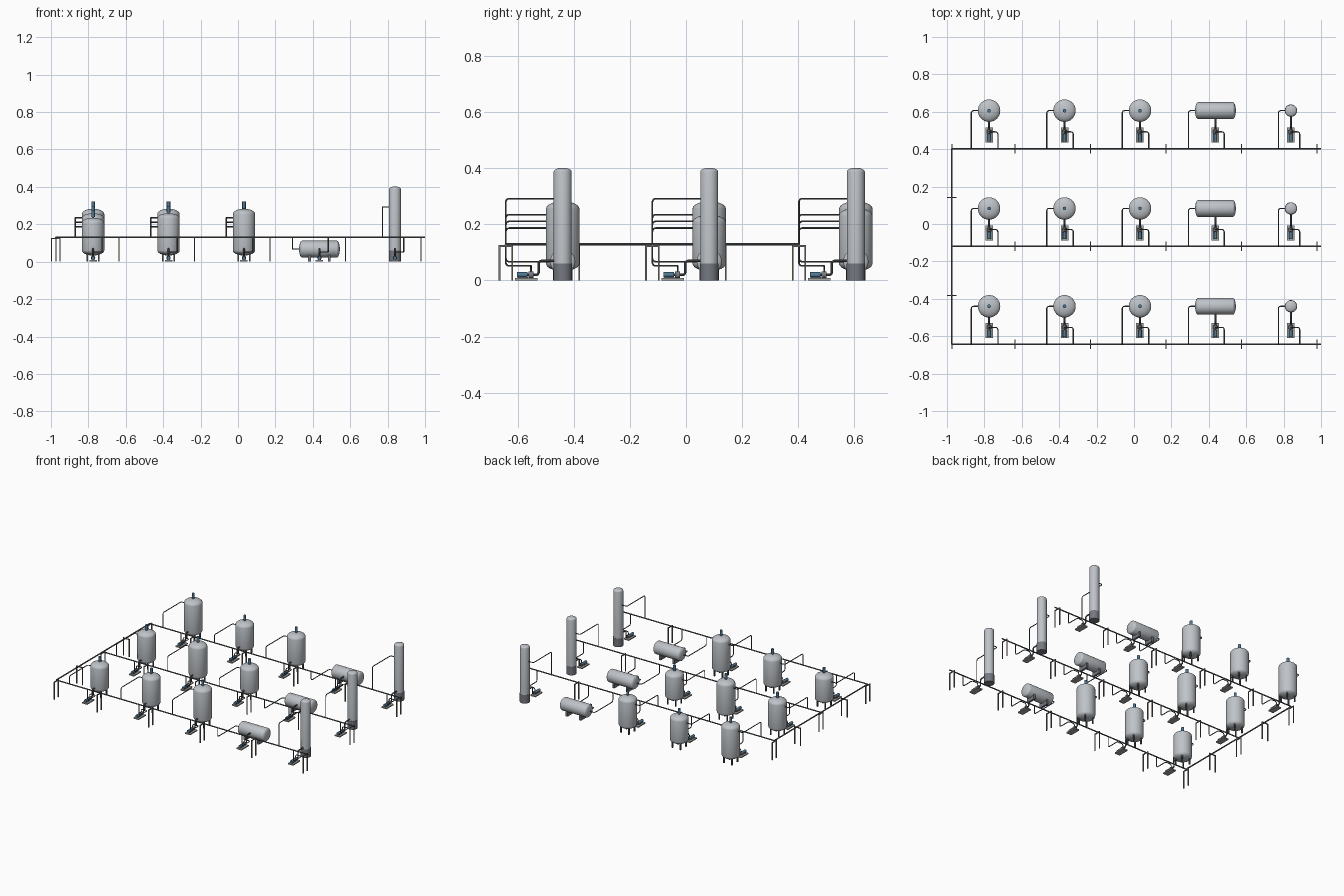
import bpy, bmesh, math
from mathutils import Vector, Matrix

if "Cube" in bpy.data.objects:
    bpy.data.objects.remove(bpy.data.objects["Cube"])


def material(name, rgb):
    m = bpy.data.materials.new(name)
    m.diffuse_color = (*rgb, 1)
    m.use_nodes = True
    m.node_tree.nodes["Principled BSDF"].inputs["Base Color"].default_value = m.diffuse_color
    return m


STEEL = material("steel", (0.52, 0.55, 0.58))
SKIRT = material("skirt", (0.18, 0.19, 0.22))
DARK = material("pipe", (0.11, 0.12, 0.13))
POST = material("support", (0.20, 0.18, 0.16))
BLUE = material("motor", (0.08, 0.19, 0.30))
PLINTH = material("plinth", (0.40, 0.40, 0.38))

COLS = [-0.775 + 0.4035 * i for i in range(5)]
ROWS = [-0.440, 0.083, 0.606]
MAIN = -0.203          # row main, relative to the vessels
PIPE_Z = 0.130
HEAD_X = -0.974


def finish(bm, name, mat):
    me = bpy.data.meshes.new(name)
    bmesh.ops.recalc_face_normals(bm, faces=bm.faces)
    bm.to_mesh(me)
    bm.free()
    ob = bpy.data.objects.new(name, me)
    bpy.context.collection.objects.link(ob)
    me.materials.append(mat)
    bpy.ops.object.select_all(action='DESELECT')
    ob.select_set(True)
    bpy.context.view_layer.objects.active = ob
    bpy.ops.object.shade_smooth_by_angle(angle=math.radians(40))
    return ob


def boxes(name, items, mat):
    """items: (centre, size) pairs merged in one object"""
    bm = bmesh.new()
    for c, s in items:
        bmesh.ops.create_cube(bm, size=1, matrix=Matrix.Translation(c) @ Matrix.Diagonal((*s, 1)))
    return finish(bm, name, mat)


def cyl(name, a, b, r, mat, seg=16):
    a, b = Vector(a), Vector(b)
    d = b - a
    bm = bmesh.new()
    bmesh.ops.create_cone(bm, cap_ends=True, segments=seg, radius1=r, radius2=r, depth=d.length,
                          matrix=Matrix.Translation((a + b) / 2) @ d.to_track_quat('Z', 'Y').to_matrix().to_4x4())
    return finish(bm, name, mat)


def shell(name, base, axis, r, length, dome, mat, dome_start=True):
    """cylinder with elliptical heads, overall length along axis"""
    n = 6
    prof = [(r * math.sin(t), dome * (1 - math.cos(t))) for t in [math.pi / 2 * i / n for i in range(n + 1)]]
    top = [(x, length - z) for x, z in reversed(prof)]
    if not dome_start:
        prof = [(0, 0), (r, 0)]
    bm = bmesh.new()
    vs = [bm.verts.new((x, 0, z)) for x, z in prof + top]
    edges = [bm.edges.new(p) for p in zip(vs, vs[1:])]
    bmesh.ops.spin(bm, geom=vs + edges, axis=(0, 0, 1), cent=(0, 0, 0), angle=2 * math.pi, steps=32)
    bmesh.ops.remove_doubles(bm, verts=bm.verts, dist=1e-5)
    rot = Vector(axis).to_track_quat('Z', 'Y').to_matrix().to_4x4()
    bmesh.ops.transform(bm, matrix=Matrix.Translation(base) @ rot, verts=bm.verts)
    return finish(bm, name, mat)


def pipe(name, pts, r, bend=0.012):
    """round pipe through pts with rounded elbows"""
    pts = [Vector(p) for p in pts]
    path = [pts[0]]
    for p, c, q in zip(pts, pts[1:], pts[2:]):
        k = min(bend, (p - c).length * 0.48, (q - c).length * 0.48)
        a, b = c + (p - c).normalized() * k, c + (q - c).normalized() * k
        centre = a + b - c
        for i in range(5):
            t = math.pi / 2 * i / 4
            path.append(centre + (a - centre) * math.cos(t) + (b - centre) * math.sin(t))
    path.append(pts[-1])
    cu = bpy.data.curves.new(name, 'CURVE')
    cu.dimensions = '3D'
    cu.bevel_depth = r
    cu.bevel_resolution = 2
    cu.use_fill_caps = True
    sp = cu.splines.new('POLY')
    sp.points.add(len(path) - 1)
    for s, p in zip(sp.points, path):
        s.co = (*p, 1)
    tmp = bpy.data.objects.new(name + "_path", cu)
    bpy.context.collection.objects.link(tmp)
    bpy.context.view_layer.update()
    me = bpy.data.meshes.new_from_object(tmp.evaluated_get(bpy.context.evaluated_depsgraph_get()))
    bpy.data.objects.remove(tmp)
    bm = bmesh.new()
    bm.from_mesh(me)
    finish(bm, name, DARK)


def portal(x, y, along_x):
    """two posts and a crossbar under a main pipe"""
    w, t, h = 0.0225, 0.006, 0.126
    d = Vector((1, 0, 0)) if along_x else Vector((0, 1, 0))
    c = Vector((x, y, 0))
    bar = (2 * w + t, t, t) if along_x else (t, 2 * w + t, t)
    boxes("pipe_support", [(c + d * w + Vector((0, 0, h / 2)), (t, t, h)),
                           (c - d * w + Vector((0, 0, h / 2)), (t, t, h)),
                           (c + Vector((0, 0, h - t / 2)), bar)], POST)


def pump(x, y):
    """pump skid with suction and discharge lines"""
    boxes("pump_base", [((x, y - 0.13, 0.004), (0.04, 0.08, 0.008))], PLINTH)
    boxes("pump_feet", [((x, y - 0.142, 0.010), (0.014, 0.036, 0.006))], DARK)
    cyl("pump_motor", (x, y - 0.164, 0.020), (x, y - 0.126, 0.020), 0.0095, BLUE)
    cyl("pump_casing", (x, y - 0.122, 0.020), (x, y - 0.104, 0.020), 0.012, SKIRT)
    cyl("pump_shaft", (x, y - 0.128, 0.020), (x, y - 0.120, 0.020), 0.004, DARK, 8)
    pipe("suction_pipe", [(x, y - 0.02, 0.07), (x, y - 0.086, 0.07),
                          (x, y - 0.086, 0.02), (x, y - 0.106, 0.02)], 0.0045)
    m = y + MAIN
    pipe("discharge_pipe", [(x, y - 0.113, 0.025), (x, y - 0.113, 0.052), (x + 0.047, y - 0.113, 0.052),
                            (x + 0.047, m, 0.052), (x + 0.047, m, PIPE_Z)], 0.003)


def outlet(x, y, half, z):
    """line from vessel side to the row main"""
    xo, m = x - half - 0.035, y + MAIN
    pipe("outlet_pipe", [(x - half + 0.006, y, z), (xo, y, z), (xo, m, z), (xo, m, PIPE_Z)], 0.003)


def reactor(x, y, top):
    shell("reactor_vessel", (x, y, 0.033), (0, 0, 1), 0.06, top - 0.033, 0.028, STEEL)
    boxes("reactor_legs", [((x + sx * 0.031, y + sy * 0.031, 0.03), (0.008, 0.008, 0.06))
                           for sx in (-1, 1) for sy in (-1, 1)], DARK)
    cyl("agitator_neck", (x, y, top - 0.004), (x, y, top + 0.008), 0.006, DARK)
    cyl("agitator_motor", (x, y, top + 0.004), (x, y, top + 0.038), 0.0095, BLUE)
    outlet(x, y, 0.06, top - 0.048)


def drum(x, y):
    shell("drum", (x - 0.109, y, 0.067), (1, 0, 0), 0.045, 0.218, 0.016, STEEL)
    boxes("drum_saddles", [((x + s * 0.053, y, 0.020), (0.014, 0.066, 0.040)) for s in (-1, 1)], SKIRT)
    outlet(x, y, 0.109, 0.067)


def column(x, y):
    cyl("column_skirt", (x, y, 0), (x, y, 0.06), 0.033, SKIRT, 32)
    shell("column", (x, y, 0.055), (0, 0, 1), 0.032, 0.347, 0.014, STEEL, False)
    outlet(x, y, 0.032, 0.292)


# Equipment rows; reactor heights step round from row to row
for r, y in enumerate(ROWS):
    for c, x in enumerate(COLS):
        if c < 3:
            reactor(x, y, (0.235, 0.259, 0.283)[(r + c) % 3])
        elif c == 3:
            drum(x, y)
        else:
            column(x, y)
        pump(x, y)
        portal(x + 0.1385, y + MAIN, False)
    portal(HEAD_X, y + MAIN, False)
    pipe("row_main", [(HEAD_X, y + MAIN, PIPE_Z), (1.0, y + MAIN, PIPE_Z)], 0.0042)

# Cross header on the left, with its supports
pipe("cross_header", [(HEAD_X, ROWS[0] + MAIN, PIPE_Z), (HEAD_X, ROWS[2] + MAIN, PIPE_Z)], 0.0045)
for y in ROWS[:2]:
    portal(HEAD_X, y + MAIN + 0.2615, True)
